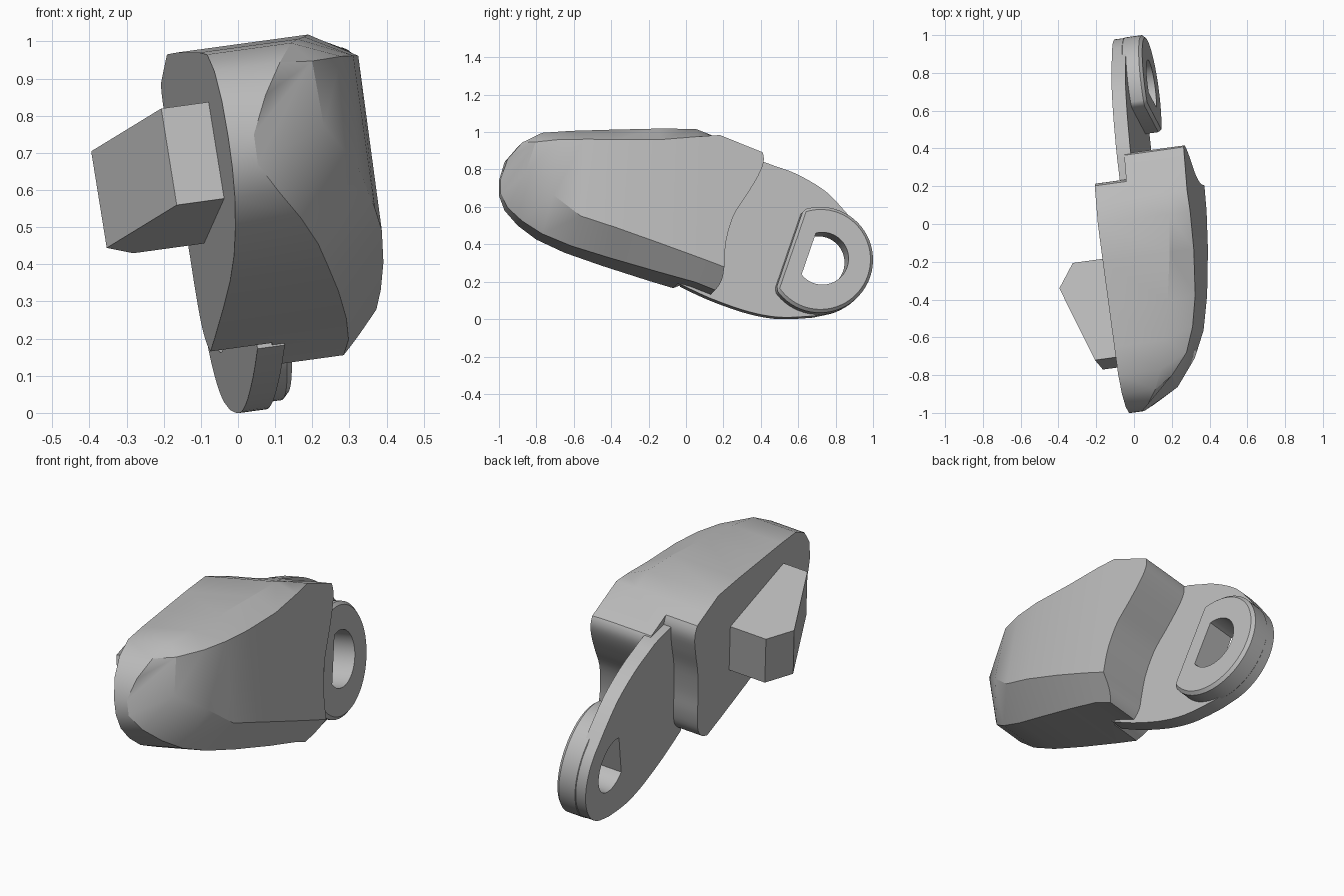
import bpy, bmesh
from math import sin, cos, acos, radians, pi
from mathutils import Vector

if "Cube" in bpy.data.objects:
    bpy.data.objects.remove(bpy.data.objects["Cube"], do_unlink=True)

material = bpy.data.materials.new("plain grey")
material.use_nodes = True
GREY = (0.5, 0.5, 0.5, 1)
material.diffuse_color = GREY
material.node_tree.nodes["Principled BSDF"].inputs["Base Color"].default_value = GREY

# The whole part leans: depth u runs along a tilted axis away from the flat side plane
TILT = 0.135


def place(y, z, u):
    return Vector((-0.061 - TILT * (y + z) + 0.982 * u, y + TILT * u, z + TILT * u))


def make_object(name, verts, faces):
    bm = bmesh.new()
    points = [bm.verts.new(v) for v in verts]
    for face in faces:
        bm.faces.new([points[i] for i in face])
    bmesh.ops.remove_doubles(bm, verts=bm.verts, dist=0.0001)
    bmesh.ops.recalc_face_normals(bm, faces=bm.faces)
    mesh = bpy.data.meshes.new(name)
    bm.to_mesh(mesh)
    bm.free()
    mesh.materials.append(material)
    obj = bpy.data.objects.new(name, mesh)
    bpy.context.collection.objects.link(obj)
    return obj


def prism(name, outline, u_start, u_end):
    """Extrude a side outline along the tilted depth axis."""
    n = len(outline)
    verts = [place(y, z, u) for u in (u_start, u_end) for y, z in outline]
    faces = [range(n), range(n, 2 * n)]
    faces += [(i, (i + 1) % n, (i + 1) % n + n, i + n) for i in range(n)]
    return make_object(name, verts, faces)


def activate(obj):
    bpy.ops.object.select_all(action="DESELECT")
    obj.select_set(True)
    bpy.context.view_layer.objects.active = obj


def cut(obj, cutter):
    cutter.hide_render = True
    activate(obj)
    mod = obj.modifiers.new("cut", "BOOLEAN")
    mod.operation = "DIFFERENCE"
    mod.solver = "EXACT"
    mod.object = cutter
    bpy.ops.object.modifier_apply(modifier=mod.name)


def discard(obj):
    bpy.data.objects.remove(obj, do_unlink=True)


def smooth(obj, angle=28):
    activate(obj)
    bpy.ops.object.shade_smooth_by_angle(angle=radians(angle))


def arc(cy, cz, radius, start, end, steps):
    angles = [start + (end - start) * i / steps for i in range(steps + 1)]
    return [(cy + radius * cos(a), cz + radius * sin(a)) for a in angles]


def smooth_curve(points, steps=4):
    """Catmull-Rom curve through the given points."""
    pts = [Vector(p) for p in points]
    pts = [pts[0]] + pts + [pts[-1]]
    result = []
    for a, b, c, d in zip(pts, pts[1:], pts[2:], pts[3:]):
        for i in range(steps):
            t = i / steps
            result.append(tuple(b + (c - a) * (t / 2)
                                + (a * 2 - b * 5 + c * 4 - d) * (t * t / 2)
                                + (b * 3 - a - c * 3 + d) * (t ** 3 / 2)))
    return result + [tuple(pts[-1])]


def d_shape(cy, cz, radius, chord):
    """Circle with a slanted flat on its front side."""
    middle = radians(161)
    half = acos(chord / radius)
    return arc(cy, cz, radius, middle + half, middle + 2 * pi - half, 44)


# Body: stations from nose to tail, each with a wall and a chamfer to the outer face
# y, bottom, top, wall depth, then inner bottom y z, inner top y z, inner depth
NOSE = (-0.9, 0.735, -0.84, 0.91, 0.275)
stations = [
    (-1, 0.66, 0.74, 0.07) + NOSE,
    (-0.97, 0.58, 0.84, 0.12) + NOSE,
    (-0.9, 0.5, 0.92, 0.18) + NOSE,
    (-0.8, 0.425, 0.965, 0.23, -0.76, 0.615, -0.73, 0.91, 0.37),
    (-0.65, 0.355, 0.97, 0.27, -0.62, 0.495, -0.6, 0.905, 0.42),
    (-0.45, 0.285, 0.97, 0.315, -0.44, 0.43, -0.44, 0.9, 0.455),
    (-0.2, 0.205, 0.97, 0.36, -0.2, 0.34, -0.2, 0.895, 0.48),
    (0, 0.145, 0.965, 0.385, 0, 0.265, 0, 0.91, 0.49),
    (0.115, 0.1, 0.92, 0.38, 0.115, 0.222, 0.115, 0.918, 0.49),
    (0.4, 0, 0.805, 0.37, 0.4, 0.11, 0.4, 0.803, 0.49),
]
verts = []
for y, low, high, wall, yb, zb, yt, zt, depth in stations:
    verts += [place(y, low, 0), place(y, low, wall), place(yb, zb, depth),
              place(yt, zt, depth), place(y, high, wall), place(y, high, 0)]
faces = []
for s in range(0, len(verts) - 6, 6):
    for i in range(6):
        j = (i + 1) % 6
        quad = [s + i, s + j, s + j + 6, s + i + 6]
        if s < 12 and i == 2:
            continue  # the inner nose edge is shared by the first stations
        if s < 12 and i in (1, 3):
            quad = [s + 1, 2, s + 7] if i == 1 else [3, s + 4, s + 10]
        faces.append([12 + k % 6 if k < 12 and k % 6 in (2, 3) else k for k in quad])
tail = len(verts) - 6
faces += [(0, 1, 4, 5), (1, 14, 15, 4)]
faces += [(tail, tail + 1, tail + 4, tail + 5), (tail + 1, tail + 2, tail + 3, tail + 4)]
faces = [[12 + k if k in (2, 3) else k for k in f] for f in faces]
# Drop the vertices that the shared nose edge replaces
unused = {2, 3, 8, 9}
keep = [i for i in range(len(verts)) if i not in unused]
index = {old: new for new, old in enumerate(keep)}
body = make_object("body", [verts[i] for i in keep], [[index[k] for k in f] for f in faces])

# S-shaped tail of the body, stepped further forward on its flat side
tail_curve = smooth_curve([(0.32, 0.86), (0.345, 0.82), (0.348, 0.77), (0.32, 0.7),
                           (0.26, 0.6), (0.19, 0.49), (0.15, 0.36), (0.14, 0.25),
                           (0.135, 0.16), (0.11, 0.11), (0.07, 0.08), (0, 0.05)])
step_curve = smooth_curve([(0.1, 0.98), (0.16, 0.94), (0.2, 0.89), (0.213, 0.82),
                           (0.18, 0.72), (0.13, 0.6), (0.09, 0.45), (0.07, 0.33),
                           (0.04, 0.24), (-0.01, 0.19), (-0.07, 0.165), (-0.13, 0.13)])
for curve, u_start, u_end in ((tail_curve, -1, 1), (step_curve, -1, 0.17)):
    around = [(curve[-1][0], -1), (1, -1), (1, 1.5), (curve[0][0], 1.5)]
    cutter = prism("tail_cutter", curve + around, u_start, u_end)
    cut(body, cutter)
    discard(cutter)
smooth(body)

# Lever plate reaching back from the body
upper = smooth_curve([(0.05, 0.85), (0.33, 0.825), (0.45, 0.79), (0.57, 0.745),
                      (0.72, 0.655), (0.83, 0.54)], 3)
lower = smooth_curve([(0.66, -0.01), (0.53, -0.018), (0.42, -0.012), (0.28, 0.02),
                      (0.1, 0.085), (-0.05, 0.155)], 3)
rim = arc(0.68, 0.28, 0.28, radians(35), radians(-75), 20)
plate = prism("lever_plate", upper + rim + lower, 0.13, 0.205)

# Raised boss around the hole, with a bevelled rim
boss = prism("boss", d_shape(0.68, 0.28, 0.283, 0.172), 0.17, 0.29)
activate(boss)
bevel = boss.modifiers.new("rim", "BEVEL")
bevel.width = 0.016
bevel.segments = 1
bevel.limit_method = "ANGLE"
bevel.angle_limit = radians(50)
bpy.ops.object.modifier_apply(modifier=bevel.name)

# D-shaped hole through plate and boss
hole = prism("hole_cutter", d_shape(0.69, 0.285, 0.14, 0.077), 0, 0.5)
for part in (plate, boss):
    cut(part, hole)
    smooth(part)
discard(hole)

# Wedge peg on the flat side of the body
profile = [(-0.703, 0.837, 0.03), (-0.703, 0.837, -0.13), (-0.303, 0.742, -0.28),
           (-0.18, 0.716, -0.194), (-0.18, 0.716, 0.03)]
n = len(profile)
verts = [place(y, z, u) for y, z, u in profile]
verts += [place(y - 0.05, z - 0.26, u) for y, z, u in profile]
faces = [range(n), range(n, 2 * n)]
faces += [(i, (i + 1) % n, (i + 1) % n + n, i + n) for i in range(n)]
make_object("peg", verts, faces)
